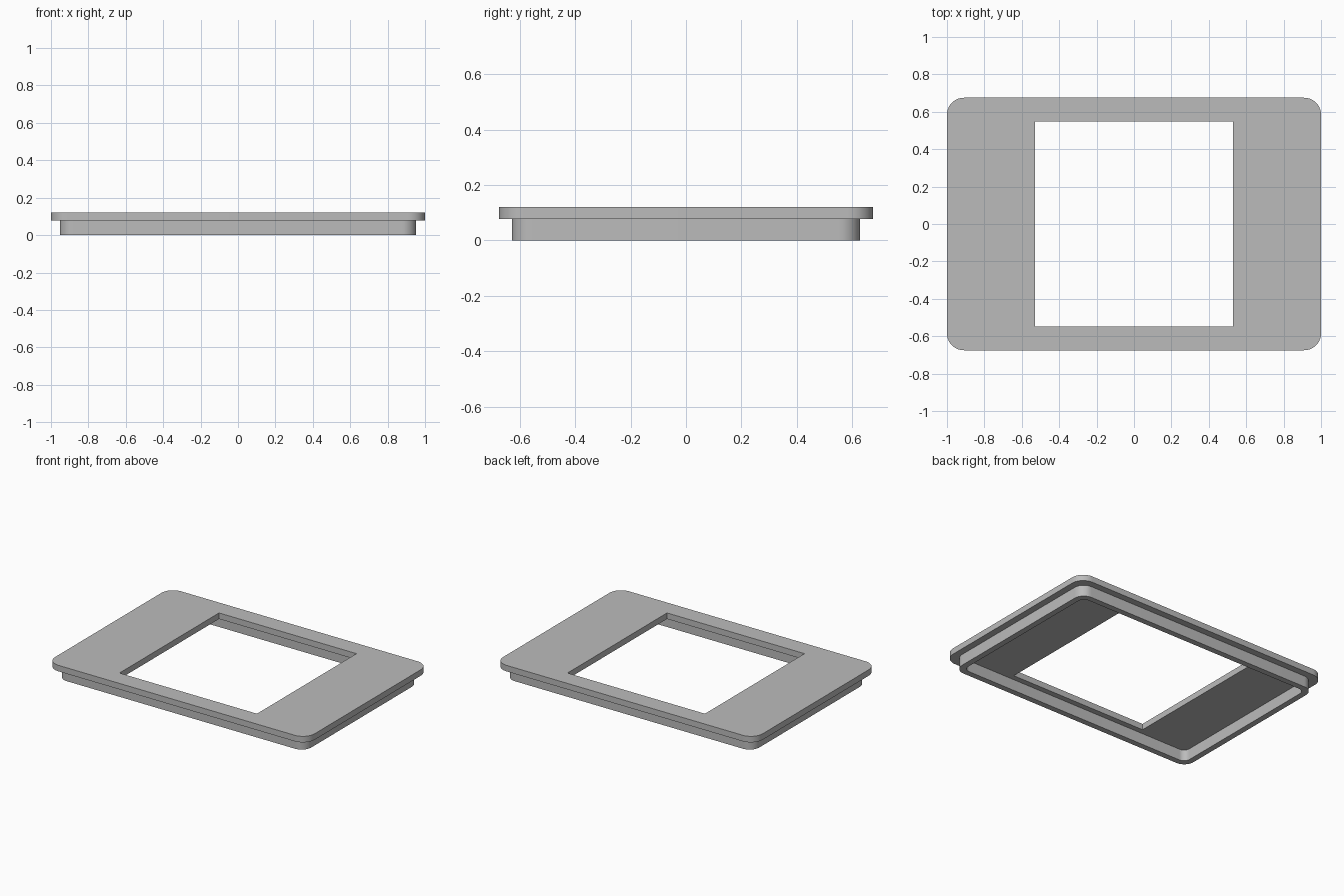
import bpy, bmesh
from math import sin, cos, pi

cube = bpy.data.objects.get("Cube")
if cube:
    bpy.data.objects.remove(cube, do_unlink=True)

# Single grey plastic
grey = bpy.data.materials.new("plain_grey")
grey.use_nodes = True
colour = (0.5, 0.5, 0.5, 1)
grey.diffuse_color = colour
grey.node_tree.nodes["Principled BSDF"].inputs["Base Color"].default_value = colour


def outline(hx, hy, radius=0, steps=10):
    """Rectangle outline with optional rounded corners, counter-clockwise."""
    if radius == 0:
        return [(hx, hy), (-hx, hy), (-hx, -hy), (hx, -hy)]
    points = []
    for i, (sx, sy) in enumerate([(1, 1), (-1, 1), (-1, -1), (1, -1)]):
        for k in range(steps + 1):
            a = (i + k / steps) * pi / 2
            points.append((sx * (hx - radius) + radius * cos(a),
                           sy * (hy - radius) + radius * sin(a)))
    return points


def frame(name, outer, inner, z0, z1):
    """Flat ring between two outlines, extruded from z0 to z1."""
    bm = bmesh.new()
    edges = []
    for loop in (outer, inner):
        verts = [bm.verts.new((x, y, z0)) for x, y in loop]
        edges += [bm.edges.new((v, verts[i - 1])) for i, v in enumerate(verts)]
    bmesh.ops.triangle_fill(bm, edges=edges, use_beauty=True, use_dissolve=False)
    result = bmesh.ops.extrude_face_region(bm, geom=bm.faces[:], use_keep_orig=True)
    top = [g for g in result["geom"] if isinstance(g, bmesh.types.BMVert)]
    bmesh.ops.translate(bm, verts=top, vec=(0, 0, z1 - z0))
    bmesh.ops.recalc_face_normals(bm, faces=bm.faces[:])
    mesh = bpy.data.meshes.new(name)
    bm.to_mesh(mesh)
    bm.free()
    mesh.materials.append(grey)
    obj = bpy.data.objects.new(name, mesh)
    bpy.context.collection.objects.link(obj)
    bpy.ops.object.select_all(action="DESELECT")
    obj.select_set(True)
    bpy.context.view_layer.objects.active = obj
    bpy.ops.object.shade_smooth_by_angle(angle=pi / 6)
    return obj


# Top plate with rectangular window
frame("top_plate", outline(1.0, 0.675, 0.09), outline(0.53, 0.548), 0.078, 0.12)

# Thin wall under the plate
frame("lower_rim", outline(0.953, 0.628, 0.075), outline(0.912, 0.587, 0.045), 0, 0.078)
